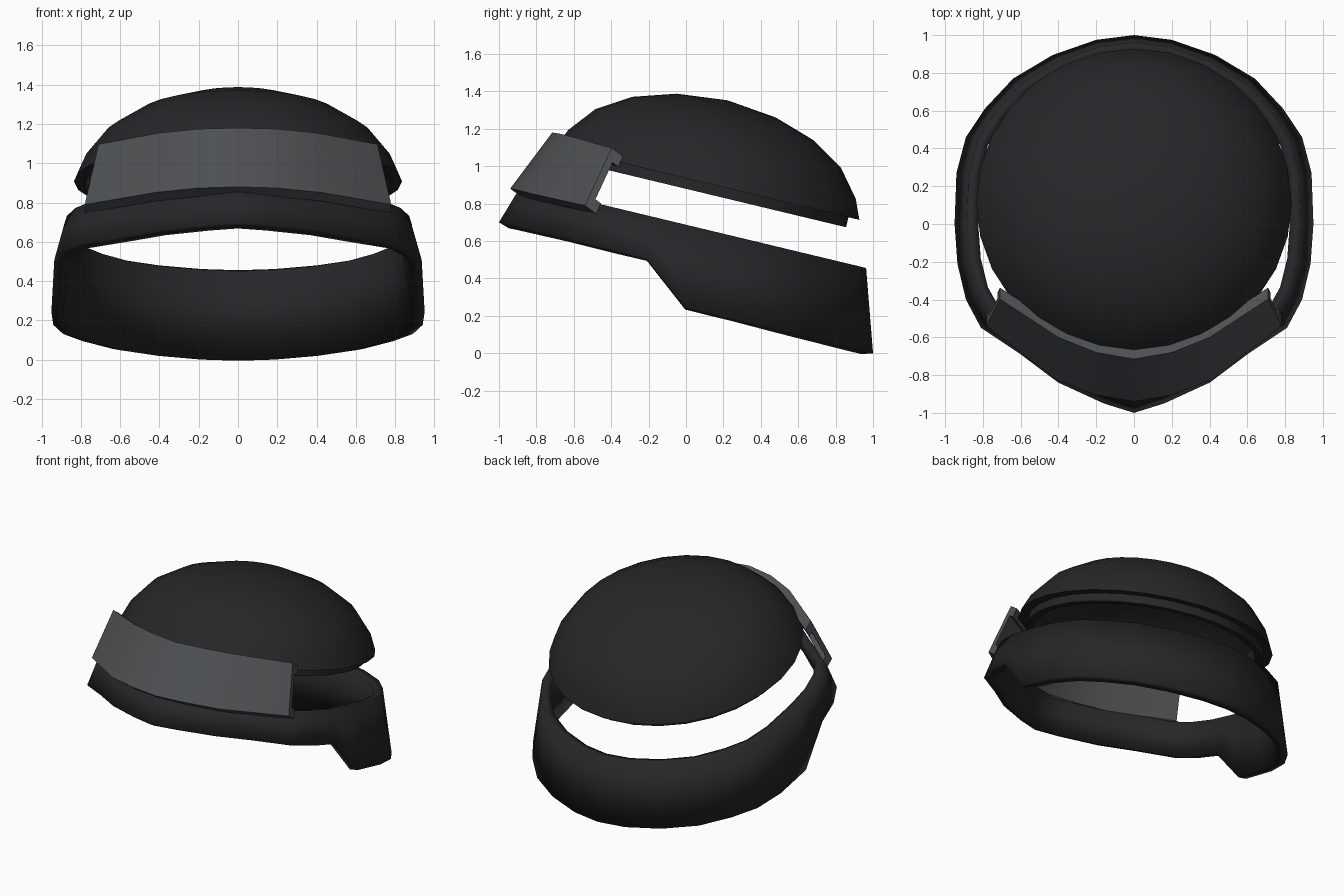
import bpy, bmesh, math
from mathutils import Vector, Matrix

if "Cube" in bpy.data.objects:
    bpy.data.objects.remove(bpy.data.objects["Cube"])


def material(name, rgb):
    m = bpy.data.materials.new(name)
    m.diffuse_color = (*rgb, 1)
    m.use_nodes = True
    m.node_tree.nodes["Principled BSDF"].inputs["Base Color"].default_value = m.diffuse_color
    return m


dark = material("dark", (0.02, 0.02, 0.022))
grey = material("grey", (0.075, 0.08, 0.085))


def make(name, rows, mat, close_rows, close_cols, caps=False):
    """Skin a grid of points: rows of equal length, optionally wrapped."""
    bm = bmesh.new()
    grid = [[bm.verts.new(p) for p in r] for r in rows]
    nr, nc = len(grid), len(grid[0])
    for i in range(nr if close_rows else nr - 1):
        for j in range(nc if close_cols else nc - 1):
            a, b = grid[i], grid[(i + 1) % nr]
            k = (j + 1) % nc
            bm.faces.new((a[j], a[k], b[k], b[j]))
    if caps:
        bm.faces.new(grid[0])
        bm.faces.new(grid[-1])
    bmesh.ops.remove_doubles(bm, verts=bm.verts, dist=0.0005)
    bmesh.ops.recalc_face_normals(bm, faces=bm.faces)
    me = bpy.data.meshes.new(name)
    bm.to_mesh(me)
    bm.free()
    me.materials.append(mat)
    ob = bpy.data.objects.new(name, me)
    bpy.context.collection.objects.link(ob)
    return ob


def smooth(ob, angle=35):
    bpy.ops.object.select_all(action='DESELECT')
    ob.select_set(True)
    bpy.context.view_layer.objects.active = ob
    bpy.ops.object.shade_smooth_by_angle(angle=math.radians(angle))


def mirrored(half):
    """Half outline (x >= 0, first point on the centre) to a full list."""
    return [(-p[0], *p[1:]) for p in reversed(half[1:])] + half


# Head band: tapered ring, deep at the back, stepped up at the front
half = [(0, 1), (.2, .975), (.43, .895), (.64, .77), (.79, .61), (.89, .46),
        (.94, .27), (.95, 0), (.935, -.21), (.89, -.4), (.81, -.55),
        (.6, -.69), (.4, -.84), (.16, -.95), (0, -1)]
outline = half + [(-x, y) for x, y in reversed(half[1:-1])]
bottom, top = [], []
for x, y in outline:
    bottom.append((x, y, (.243 if y > -.1 else .457) - .243 * y))
    ty = y * (.963 if y > 0 else .88)
    top.append((x * .932, ty, .687 - .24 * ty))
band = make("head_band", [bottom, top], dark, False, True)
sol = band.modifiers.new("thickness", 'SOLIDIFY')
sol.thickness = .062
sol.offset = -1
smooth(band)

# Dome shell: squashed, tilted half ball with an inner lip at its rim
profile = [(0, .457), (.272, .428), (.5, .356), (.675, .247), (.79, .105),
           (.835, 0), (.775, 0), (.775, -.055), (.73, -.055), (.73, .09),
           (.62, .2), (.46, .3), (.25, .37), (0, .395)]
N = 28
rings = [[(r * math.sin(2 * math.pi * i / N), r * math.cos(2 * math.pi * i / N), z)
          for r, z in profile] for i in range(N)]
dome = make("dome", rings, dark, True, False)
dome.data.transform(Matrix.Translation((0, .115, .908)) @
                    Matrix.Rotation(math.radians(-13.5), 4, 'X'))
smooth(dome)

# Brow plate: curved channel with top and bottom flanges
upper = mirrored([(0, -.715, 1.18), (.2, -.68, 1.175), (.4, -.6, 1.155), (.71, -.397, 1.097)])
lower = mirrored([(0, -.94, .88), (.2, -.905, .874), (.42, -.82, .852), (.78, -.54, .79)])
back = Vector((0, .06, -.044))
f = .18
sections = []
for t, b in zip(upper, lower):
    t, b = Vector(t), Vector(b)
    e = (b - t) * f
    sections.append([t, t + back, t + back + e, t + back * .5 + e,
                     b + back * .5 - e, b + back - e, b + back, b])
plate = make("brow_plate", sections, grey, False, True, caps=True)
smooth(plate, 30)
